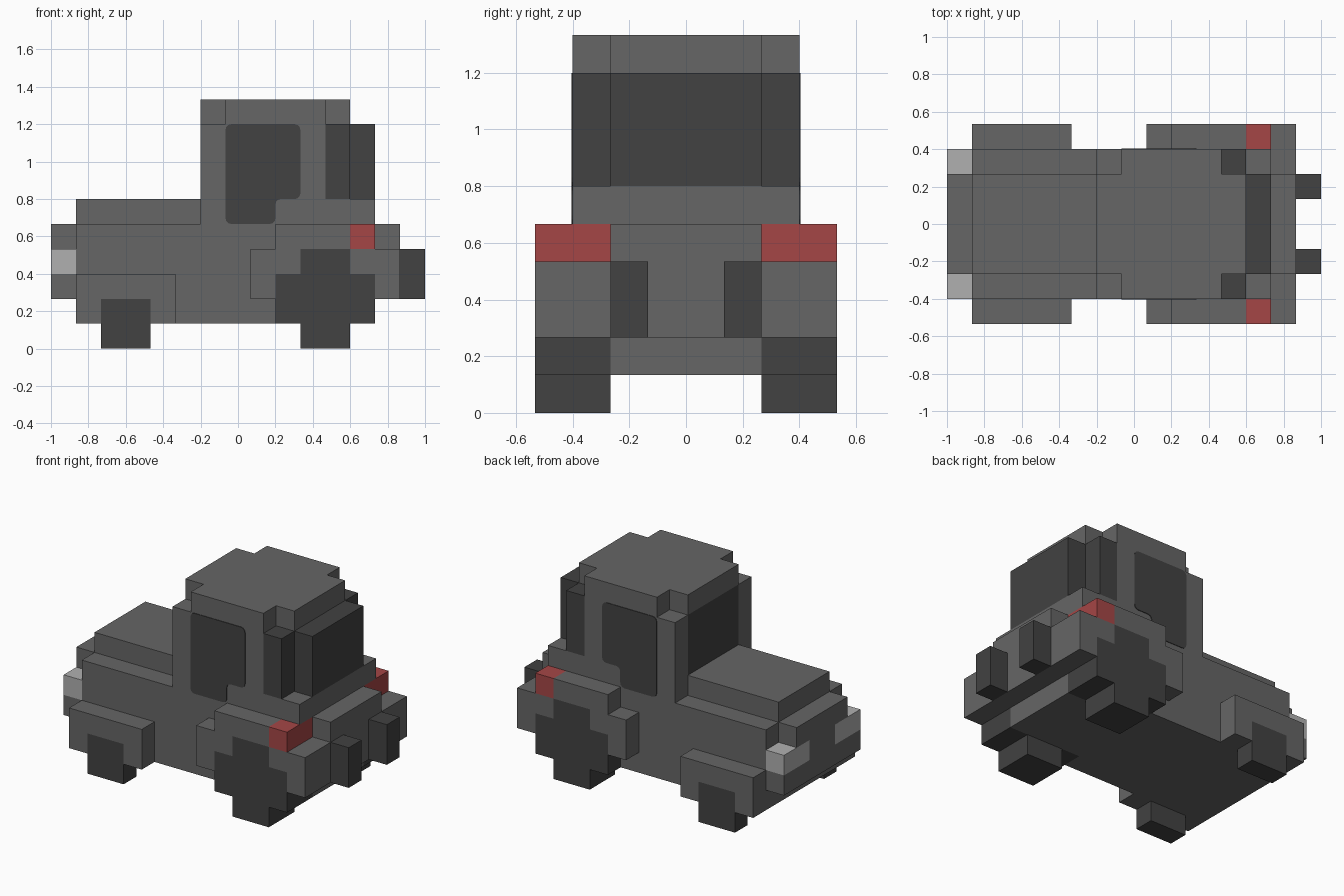
import bpy, bmesh, math
from mathutils import Vector

if "Cube" in bpy.data.objects:
    bpy.data.objects.remove(bpy.data.objects["Cube"])

U = 2 / 15  # block size: the car is 15 blocks long


def material(name, rgb):
    m = bpy.data.materials.new(name)
    m.diffuse_color = (*rgb, 1)
    m.use_nodes = True
    m.node_tree.nodes["Principled BSDF"].inputs["Base Color"].default_value = m.diffuse_color
    return m


GREY = material("body grey", (0.133, 0.133, 0.133))
DARK = material("dark grey", (0.054, 0.054, 0.054))
RED = material("tail red", (0.376, 0.061, 0.061))
LIGHT = material("lamp grey", (0.434, 0.434, 0.434))

cells = {}   # block -> part name
paint = {}   # part name -> material


def box(part, mat, x, y, z):
    """Fill a block range on both sides of the centre line; later boxes replace earlier ones."""
    paint[part] = mat
    for i in range(*x):
        for j in range(*y):
            for k in range(*z):
                cells[i, j, k] = cells[i, -1 - j, k] = part


def point(i, j, k):
    return Vector(((i - 7.5) * U, j * U, k * U))


def finish(bm, name, mat):
    bmesh.ops.recalc_face_normals(bm, faces=bm.faces) if name.startswith("side_window") else None
    mesh = bpy.data.meshes.new(name)
    bm.to_mesh(mesh)
    bm.free()
    mesh.materials.append(mat)
    bpy.context.collection.objects.link(bpy.data.objects.new(name, mesh))


# Body, nose and hood
box("body", GREY, (1, 13), (0, 3), (1, 5))
box("nose", GREY, (0, 1), (0, 3), (2, 4))
box("nose", GREY, (0, 1), (0, 2), (4, 5))
box("hood", GREY, (1, 6), (0, 2), (5, 6))

# Cabin and roof with notched corners
box("cabin", GREY, (6, 13), (0, 3), (5, 6))
box("cabin", GREY, (6, 11), (0, 3), (6, 9))
box("roof", GREY, (6, 12), (0, 2), (9, 10))
box("roof", GREY, (7, 11), (0, 3), (9, 10))

# Glass
box("windshield", DARK, (6, 7), (0, 2), (6, 9))
box("rear_quarter_glass", DARK, (11, 12), (0, 3), (6, 9))
box("rear_window", DARK, (12, 13), (0, 2), (6, 9))

# Fenders
box("front_fenders", GREY, (1, 5), (3, 4), (1, 3))
box("rear_fenders", GREY, (8, 9), (3, 4), (2, 4))
box("rear_fenders", GREY, (9, 13), (3, 4), (2, 5))

# Rear bumper and exhausts
box("rear_bumper", GREY, (13, 14), (0, 4), (2, 4))
box("rear_bumper", GREY, (13, 14), (0, 2), (4, 5))
box("exhausts", DARK, (14, 15), (1, 2), (2, 4))

# Wheels
box("front_wheels", DARK, (2, 4), (3, 4), (0, 2))
box("rear_wheels", DARK, (9, 13), (2, 4), (1, 3))
box("rear_wheels", DARK, (10, 12), (2, 4), (0, 4))

# Lamps
box("headlights", LIGHT, (0, 1), (1, 3), (3, 4))
box("tail_lights", RED, (12, 13), (2, 4), (4, 5))

# Turn the blocks into one mesh per part, keeping only outside faces
for part, mat in paint.items():
    bm = bmesh.new()
    for c in [c for c, p in cells.items() if p == part]:
        for axis in range(3):
            for side in (0, 1):
                n = list(c)
                n[axis] += 1 if side else -1
                if tuple(n) in cells:
                    continue
                a, b = (axis + 1) % 3, (axis + 2) % 3
                corners = []
                for s, t in ((0, 0), (1, 0), (1, 1), (0, 1)):
                    q = list(c)
                    q[axis] += side
                    q[a] += s
                    q[b] += t
                    corners.append(bm.verts.new(point(*q)))
                bm.faces.new(corners if side else corners[::-1])
    bmesh.ops.remove_doubles(bm, verts=bm.verts, dist=1e-4)
    bmesh.ops.dissolve_limit(bm, angle_limit=math.radians(1), verts=bm.verts, edges=bm.edges)
    finish(bm, part, mat)

# Side windows: thin plates with rounded corners
OUTLINE = [(7, 5), (9, 5), (9, 6), (10, 6), (10, 9), (7, 9)]
shifted = [(10.5 - 0.02, 0)]
for label, s in (("left", 1), ("right", -1)):
    bm = bmesh.new()
    face = bm.faces.new([bm.verts.new(point(i, 3 * s, k)) for i, k in OUTLINE])
    bmesh.ops.bevel(bm, geom=list(bm.verts), offset=0.03, segments=3, profile=0.5, affect='VERTICES')
    out = bmesh.ops.extrude_face_region(bm, geom=list(bm.faces))
    bmesh.ops.translate(bm, vec=(0, 0.004 * s, 0),
                        verts=[v for v in out["geom"] if isinstance(v, bmesh.types.BMVert)])
    finish(bm, "side_window_" + label, DARK)
